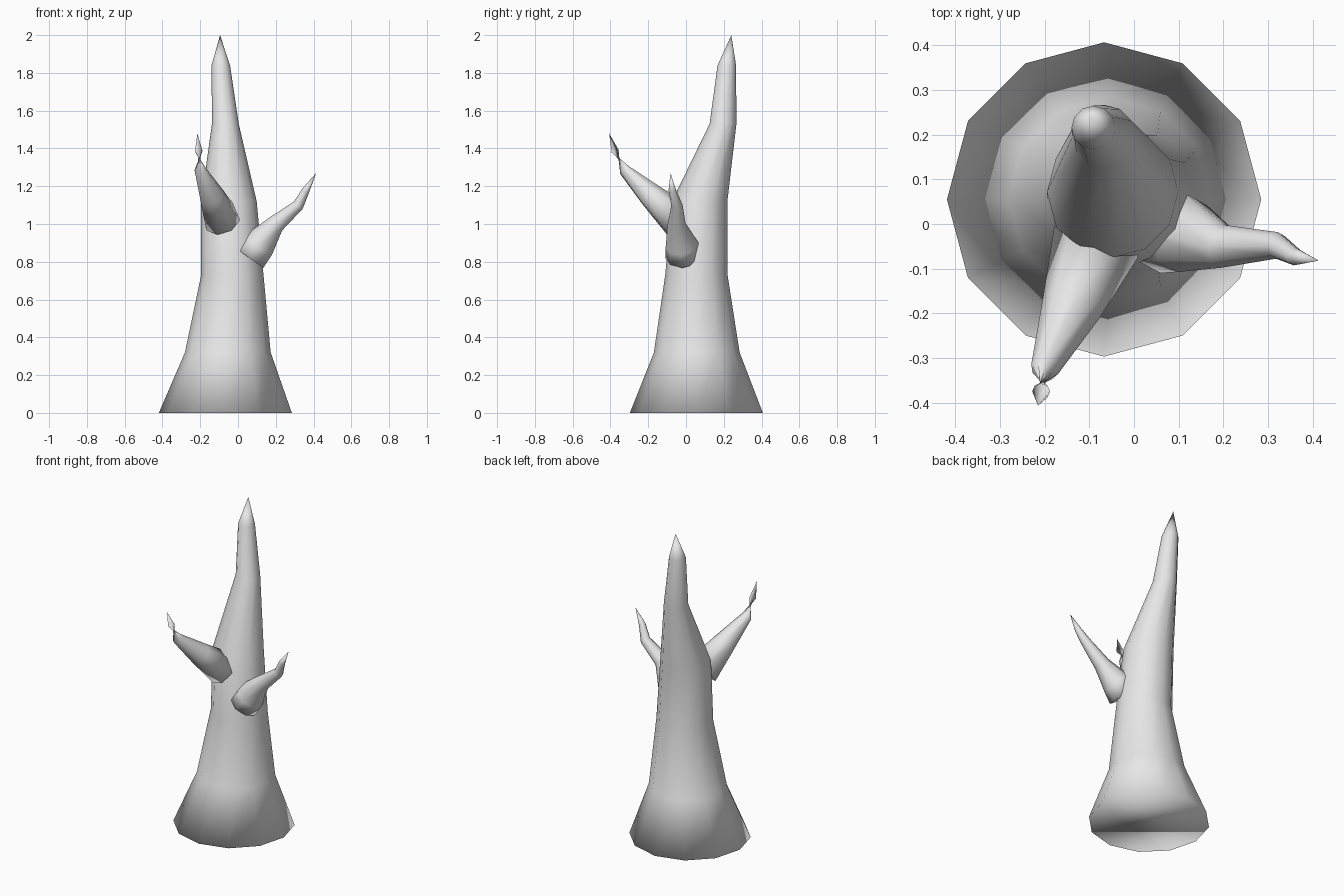
import bpy, bmesh, math
from mathutils import Vector

cube = bpy.data.objects.get("Cube")
if cube:
    bpy.data.objects.remove(cube, do_unlink=True)

# Pale grey for the whole tree
grey = bpy.data.materials.new("pale grey")
grey.use_nodes = True
colour = (0.8, 0.8, 0.8, 1)
grey.diffuse_color = colour
grey.node_tree.nodes["Principled BSDF"].inputs["Base Color"].default_value = colour


def tapered_limb(name, rings, tip, sides, level=False):
    """Loft rings of (x, y, z, radius) to a pointed tip, with a capped base."""
    bm = bmesh.new()
    centres = [Vector(r[:3]) for r in rings] + [Vector(tip)]
    loops = []
    for i, ring in enumerate(rings):
        axis = Vector((0, 0, 1))
        if not level:
            axis = (centres[i + 1] - centres[max(i - 1, 0)]).normalized()
        across = (Vector((0, 1, 0)).cross(axis) if level or abs(axis.y) < 0.5
                  else axis.cross(Vector((0, 0, 1)))).normalized()
        up = axis.cross(across)
        loop = []
        for k in range(sides):
            a = math.tau * k / sides
            loop.append(bm.verts.new(
                centres[i] + ring[3] * (across * math.cos(a) + up * math.sin(a))))
        loops.append(loop)
    point = bm.verts.new(tip)
    for k in range(sides):
        n = (k + 1) % sides
        for low, high in zip(loops, loops[1:]):
            bm.faces.new((low[k], low[n], high[n], high[k]))
        bm.faces.new((loops[-1][k], loops[-1][n], point))
    bm.faces.new(loops[0][::-1])
    bmesh.ops.recalc_face_normals(bm, faces=bm.faces)
    for f in bm.faces:
        f.smooth = True
    mesh = bpy.data.meshes.new(name)
    bm.to_mesh(mesh)
    bm.free()
    mesh.materials.append(grey)
    obj = bpy.data.objects.new(name, mesh)
    bpy.context.collection.objects.link(obj)
    return obj


# Trunk with a flared foot, leaning backwards to a point
tapered_limb("trunk", [
    (-0.067, 0.055, 0, 0.352),
    (-0.054, 0.057, 0.32, 0.227),
    (-0.03, 0.055, 0.73, 0.165),
    (-0.048, 0.072, 1.12, 0.147),
    (-0.067, 0.196, 1.53, 0.071),
    (-0.091, 0.216, 1.84, 0.049),
], (-0.095, 0.24, 2.0), 12, level=True)

# Branch reaching forwards
tapered_limb("front_branch", [
    (-0.085, -0.04, 1.02, 0.1),
    (-0.14, -0.185, 1.15, 0.068),
    (-0.2, -0.325, 1.285, 0.032),
    (-0.208, -0.375, 1.385, 0.02),
], (-0.215, -0.407, 1.48), 8)

# Branch reaching to the left side
tapered_limb("left_branch", [
    (0.06, -0.02, 0.82, 0.09),
    (0.11, -0.02, 0.89, 0.088),
    (0.2, -0.05, 1.0, 0.048),
    (0.32, -0.048, 1.1, 0.03),
    (0.36, -0.073, 1.18, 0.02),
], (0.414, -0.082, 1.27), 8)
